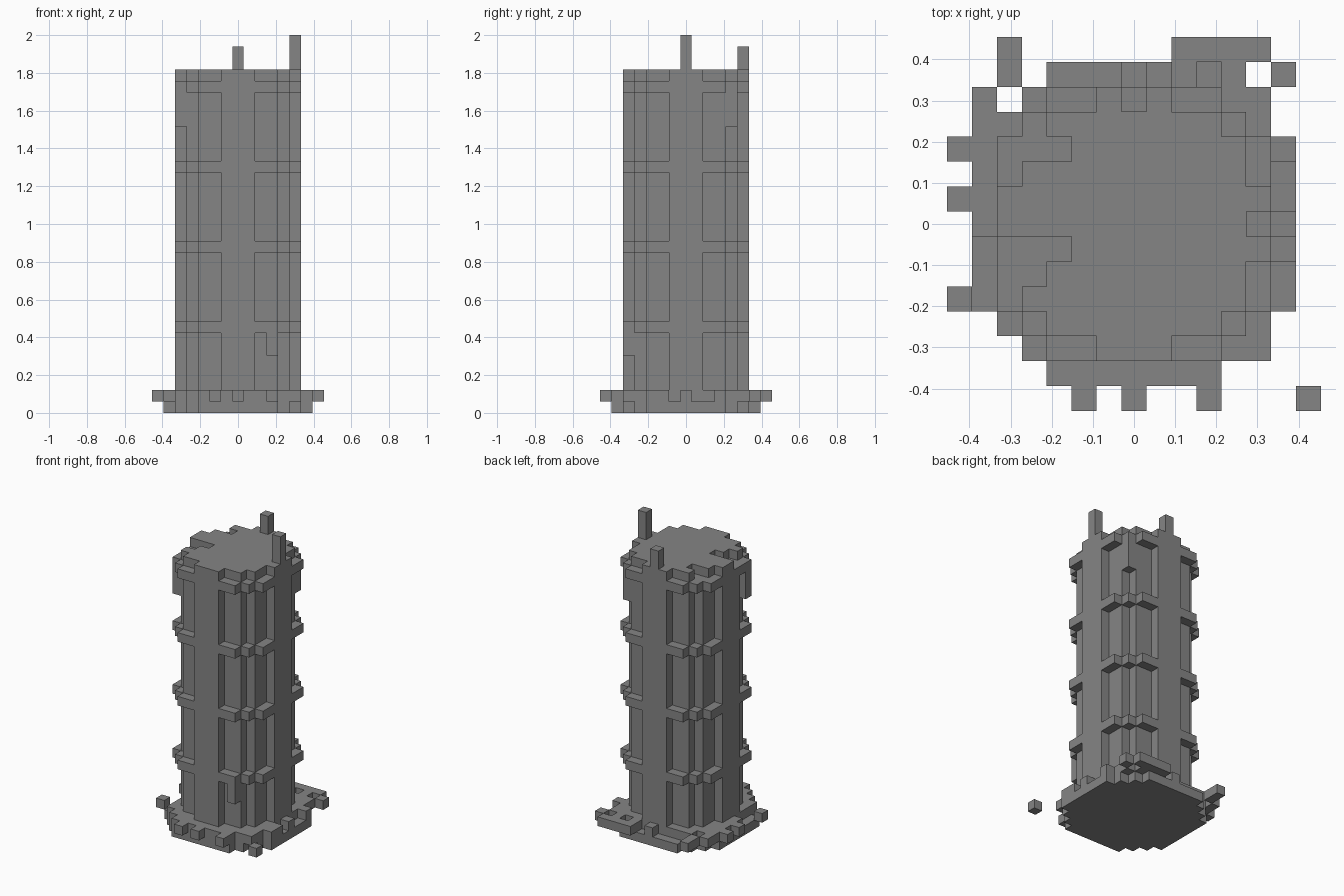
import bpy
import bmesh
from mathutils import Vector

cube = bpy.data.objects.get("Cube")
if cube:
    bpy.data.objects.remove(cube, do_unlink=True)

UNIT = 2 / 33  # edge of one block

stone = bpy.data.materials.new("grey stone")
stone.use_nodes = True
COLOR = (0.235, 0.235, 0.235, 1)
stone.diffuse_color = COLOR
stone.node_tree.nodes["Principled BSDF"].inputs["Base Color"].default_value = COLOR


def disc(reach):
    """Blocks of a stepped disc; reach[d] is the half width at distance d from the middle row."""
    top = len(reach) - 1
    return {(x, y) for y in range(-top, top + 1)
            for x in range(-reach[abs(y)], reach[abs(y)] + 1)}


def stack(cells, low, high):
    """Repeat a flat set of blocks through layers low to high - 1."""
    return {(x, y, z) for x, y in cells for z in range(low, high)}


SHAFT = disc([5, 5, 4, 4, 3, 1])
RING = disc([5, 5, 5, 5, 4, 3])
BASE = disc([6, 6, 6, 6, 5, 4, 3])

parts = {}

# Round shaft, with chipped blocks in its top layer
chips = {(-5, -1), (-4, -1), (-3, -1), (-4, -2), (-4, 3), (-3, 3)}
parts["shaft"] = stack(SHAFT, 1, 29)
parts["roof"] = stack(SHAFT - chips, 29, 30)

# Four bands round the shaft
for n, z in enumerate((7, 14, 21, 28), 1):
    parts[f"band_{n}"] = stack(RING - SHAFT, z, z + 1)

# Blocks hanging below the bands
parts["upper_hanging_stones"] = stack({(-5, -3), (4, 4)}, 25, 28)
parts["lower_hanging_stone"] = stack({(3, -5)}, 5, 7)

# Two posts on the roof
parts["tall_post"] = stack({(5, 0)}, 30, 33)
parts["short_post"] = stack({(0, 5)}, 30, 32)

# Foundation and the broken course of blocks on it
parts["foundation"] = stack(BASE, 0, 1)
gaps = {(x, 6) for x in (-3, -2, -1, 1, 3)}
gaps |= {(6, y) for y in (-1, 1, 2)}
gaps |= {(-6, y) for y in (-3, -2, -1)}
parts["broken_course"] = stack(BASE - SHAFT - gaps, 1, 2)

# Loose rubble round the foundation
rubble = {(x, 7) for x in range(2, 6)}
rubble |= {(4, 6), (6, 6), (5, 5), (5, -5), (7, -7)}
rubble |= {(-5, 7), (-5, 6), (-6, 5), (-6, 4)}
rubble |= {(-7, y) for y in (3, 1, -3)}
rubble |= {(x, -7) for x in (-2, 0, 3)}
parts["rubble"] = stack(rubble, 1, 2)

solid = set().union(*parts.values())
AXES = [Vector(a) for a in ((1, 0, 0), (0, 1, 0), (0, 0, 1))]


def build(name, cells):
    """Make the outer faces of a set of blocks."""
    bm = bmesh.new()
    for cell in sorted(cells):
        middle = Vector(cell) + Vector((0, 0, 0.5))
        for i, axis in enumerate(AXES):
            for side in (1, -1):
                normal = axis * side
                if tuple(int(c) for c in Vector(cell) + normal) in solid:
                    continue
                u = AXES[(i + 1) % 3] * 0.5
                v = AXES[(i + 2) % 3] * 0.5 * side
                centre = middle + normal * 0.5
                corners = (centre - u - v, centre + u - v, centre + u + v, centre - u + v)
                bm.faces.new([bm.verts.new(c * UNIT) for c in corners])
    bmesh.ops.remove_doubles(bm, verts=bm.verts[:], dist=UNIT / 50)
    bmesh.ops.dissolve_limit(bm, angle_limit=0.01, verts=bm.verts[:], edges=bm.edges[:])
    mesh = bpy.data.meshes.new(name)
    bm.to_mesh(mesh)
    bm.free()
    mesh.materials.append(stone)
    obj = bpy.data.objects.new(name, mesh)
    bpy.context.collection.objects.link(obj)


for name, cells in parts.items():
    build(name, cells)
